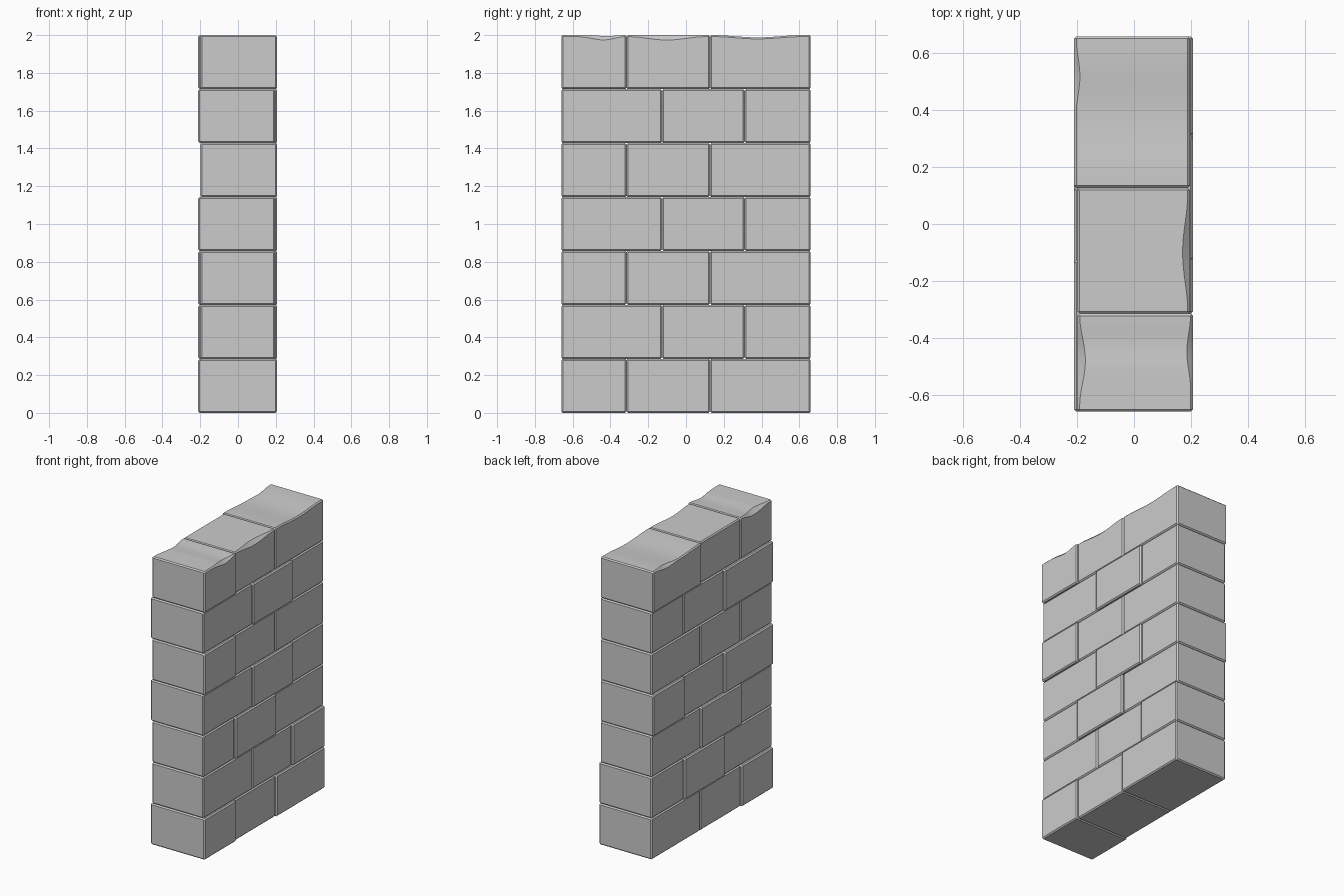
import bpy, bmesh
from math import cos, pi

if "Cube" in bpy.data.objects:
    bpy.data.objects.remove(bpy.data.objects["Cube"])

ROW = 2 / 7
BEVEL = 0.008
SPLITS = [(-0.66, -0.315, 0.127, 0.66), (-0.66, -0.127, 0.31, 0.66)]
# columns standing slightly proud, per course from the bottom
PROUD_LEFT = [{0}, {1}, {1}, {0, 2}, set(), {0}, {2}]
PROUD_RIGHT = [{0, 2}, {2}, {1}, {1}, {0}, {1}, {0}]
# worn places on the top edge: (centre y, half width, depth)
CHIPS_LEFT = [(-0.48, 0.16, 0.02), (0.52, 0.13, 0.013)]
CHIPS_RIGHT = [(-0.45, 0.13, 0.013), (-0.1, 0.21, 0.018)]
SAGS = [(0.38, 0.24, 0.012), (-0.42, 0.1, 0.005)]


def wear(y, dips):
    return sum(d * 0.5 * (1 + cos(pi * (y - c) / w))
               for c, w, d in dips if abs(y - c) < w)


def section(x0, x1, z0, z1, inset, cl, cr):
    """Chamfered outline, with its own chamfer for each top edge."""
    b = BEVEL
    if inset:
        x0, x1, z0, z1 = x0 + b, x1 - b, z0 + b, z1 - b
        b = 0.001
        cl, cr = max(cl - BEVEL, b), max(cr - BEVEL, b)
    return [(x0 + b, z0), (x1 - b, z0), (x1, z0 + b), (x1, z1 - cr),
            (x1 - cr, z1), (x0 + cl, z1), (x0, z1 - cl), (x0, z0 + b)]


def stone(name, x0, x1, y0, y1, z0, z1, worn):
    n = 20 if worn else 1
    ys = [y0 + BEVEL + (y1 - y0 - 2 * BEVEL) * i / n for i in range(n + 1)]
    stations = [(y0, True)] + [(y, False) for y in ys] + [(y1, True)]
    bm = bmesh.new()
    rings = []
    for y, inset in stations:
        cl = BEVEL + (wear(y, CHIPS_LEFT) if worn else 0)
        cr = BEVEL + (wear(y, CHIPS_RIGHT) if worn else 0)
        top = z1 - (wear(y, SAGS) if worn else 0)
        rings.append([bm.verts.new((x, y, z))
                      for x, z in section(x0, x1, z0, top, inset, cl, cr)])
    for a, b in zip(rings, rings[1:]):
        for i in range(8):
            j = (i + 1) % 8
            bm.faces.new((a[i], a[j], b[j], b[i]))
    bm.faces.new(rings[0])
    bm.faces.new(rings[-1])
    bmesh.ops.recalc_face_normals(bm, faces=bm.faces)
    me = bpy.data.meshes.new(name)
    bm.to_mesh(me)
    bm.free()
    ob = bpy.data.objects.new(name, me)
    bpy.context.collection.objects.link(ob)
    ob.select_set(True)
    bpy.context.view_layer.objects.active = ob


# seven staggered courses of three stones
for r in range(7):
    cuts = SPLITS[r % 2]
    for c in range(3):
        x0 = -0.211 if c in PROUD_LEFT[r] else -0.199
        x1 = 0.207 if c in PROUD_RIGHT[r] else 0.197
        stone(f"stone_row{r + 1}_{c + 1}", x0, x1, cuts[c], cuts[c + 1],
              r * ROW, (r + 1) * ROW, r == 6)

bpy.ops.object.shade_smooth_by_angle(angle=0.5)
